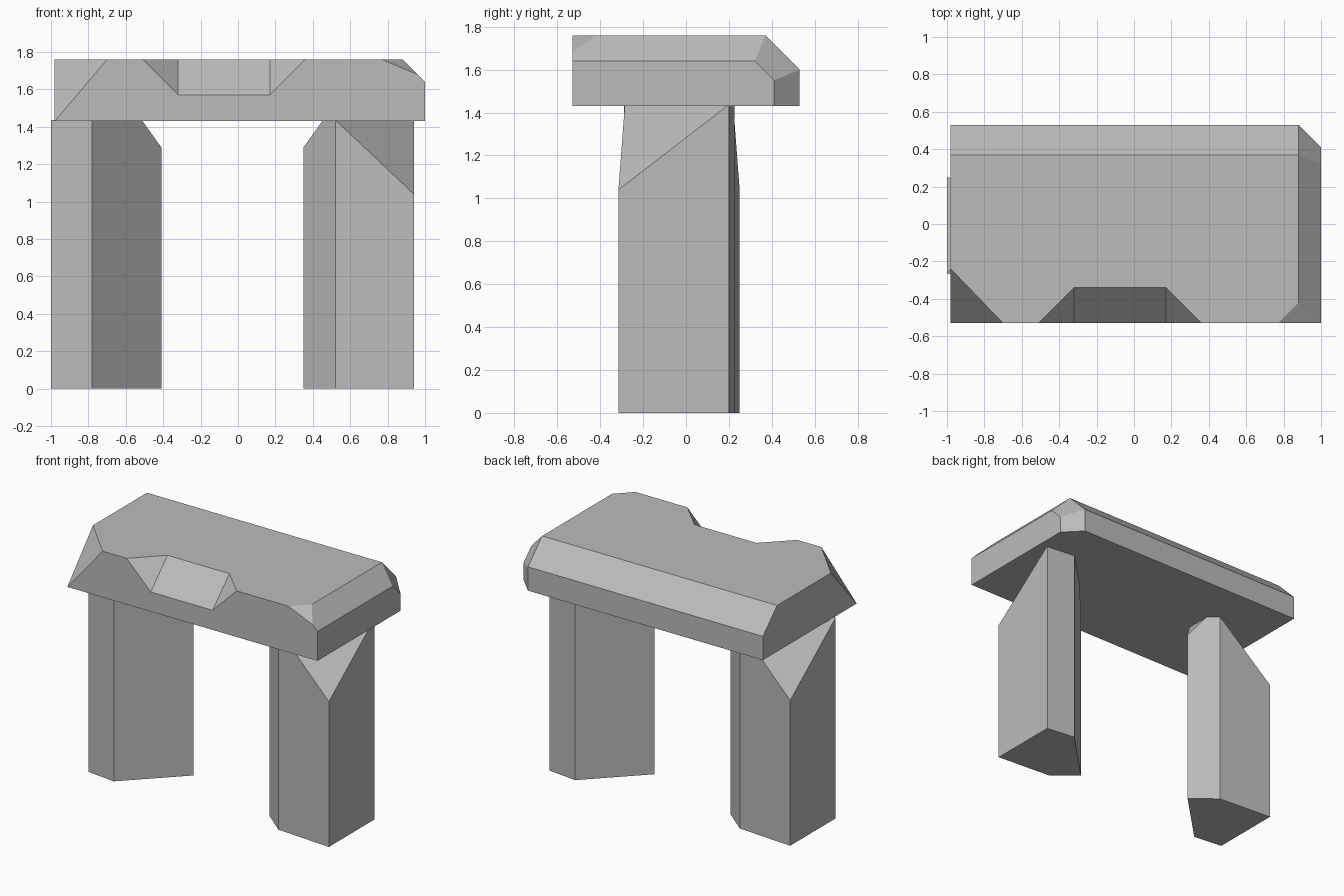
import bpy, bmesh
from mathutils import Vector, Matrix, geometry

cube = bpy.data.objects.get("Cube")
if cube:
    bpy.data.objects.remove(cube, do_unlink=True)

stone = bpy.data.materials.new("grey_stone")
stone.use_nodes = True
stone.diffuse_color = (0.5, 0.5, 0.5, 1)
stone.node_tree.nodes["Principled BSDF"].inputs["Base Color"].default_value = stone.diffuse_color


def prism(outline, z0, z1):
    """Upright block from a plan outline."""
    bm = bmesh.new()
    face = bm.faces.new([bm.verts.new((x, y, z0)) for x, y in outline])
    top = bmesh.ops.extrude_face_region(bm, geom=[face])["geom"]
    bmesh.ops.translate(bm, vec=(0, 0, z1 - z0),
                        verts=[v for v in top if isinstance(v, bmesh.types.BMVert)])
    bmesh.ops.recalc_face_normals(bm, faces=bm.faces)
    return bm


def chop(bm, point, normal):
    """Cut away everything on the normal's side and cap the cut."""
    bmesh.ops.bisect_plane(bm, geom=bm.verts[:] + bm.edges[:] + bm.faces[:], dist=1e-5,
                           plane_co=point, plane_no=normal, clear_outer=True)
    bmesh.ops.holes_fill(bm, edges=[e for e in bm.edges if e.is_boundary])
    bmesh.ops.recalc_face_normals(bm, faces=bm.faces)


def chop_corner(bm, a, b, c):
    """Cut a corner off along the plane through three points, upper side removed."""
    n = geometry.normal([Vector(p) for p in (a, b, c)])
    chop(bm, a, n if n.z > 0 else -n)


def finish(bm, name):
    mesh = bpy.data.meshes.new(name)
    bm.to_mesh(mesh)
    bm.free()
    mesh.materials.append(stone)
    obj = bpy.data.objects.new(name, mesh)
    bpy.context.collection.objects.link(obj)
    return obj


# Capstone with one clipped vertical corner
BASE, TOP, FRONT = 1.43, 1.76, -0.53
cap = prism([(-0.98, FRONT), (1, FRONT), (1, 0.41), (0.88, 0.53), (-0.98, 0.53)], BASE, TOP)
chop(cap, (0, 0.37, TOP), (0, 1, 1))        # back bevel
chop(cap, (0.88, 0, TOP), (1, 0, 1))        # side bevel
chop_corner(cap, (0.88, 0.37, TOP), (0.88, 0.53, 1.6), (1, 0.41, 1.55))
chop_corner(cap, (0.77, FRONT, TOP), (0.88, -0.42, TOP), (0.96, FRONT, 1.68))
chop_corner(cap, (-0.98, -0.24, TOP), (-0.70, FRONT, TOP), (-0.98, FRONT, BASE))
capstone = finish(cap, "capstone")

# Notch chipped out of the front top edge
chip = prism([(-1, -1), (1, -1), (1, 0), (-1, 0)], 1.3, 2.0)
chop(chip, (0, -0.34, TOP), (0, 1, -1))
chop(chip, (-0.32, -0.34, TOP), (-1, 1, -1))
chop(chip, (0.17, -0.34, TOP), (1, 1, -1))
cutter = finish(chip, "notch_cutter")
cutter.hide_render = True
cutter.hide_viewport = True
notch = capstone.modifiers.new("notch", "BOOLEAN")
notch.operation = "DIFFERENCE"
notch.solver = "EXACT"
notch.object = cutter

# Five-sided standing stones, the second turned half way round
for name, turned in (("left_upright", False), ("right_upright", True)):
    leg = prism([(0.94, -0.315), (0.94, 0.2), (0.72, 0.225), (0.35, -0.145), (0.52, -0.285)], 0, 1.437)
    chop_corner(leg, (0.94, -0.315, 1.04), (0.52, -0.285, 1.437), (0.94, 0.2, 1.437))
    chop(leg, (0.35, 0, 1.29), (-0.14, 0, 0.1))
    if turned:
        leg.transform(Matrix.Translation((-0.06, -0.065, 0)) @ Matrix.Rotation(3.14159265, 4, "Z"))
    finish(leg, name)
